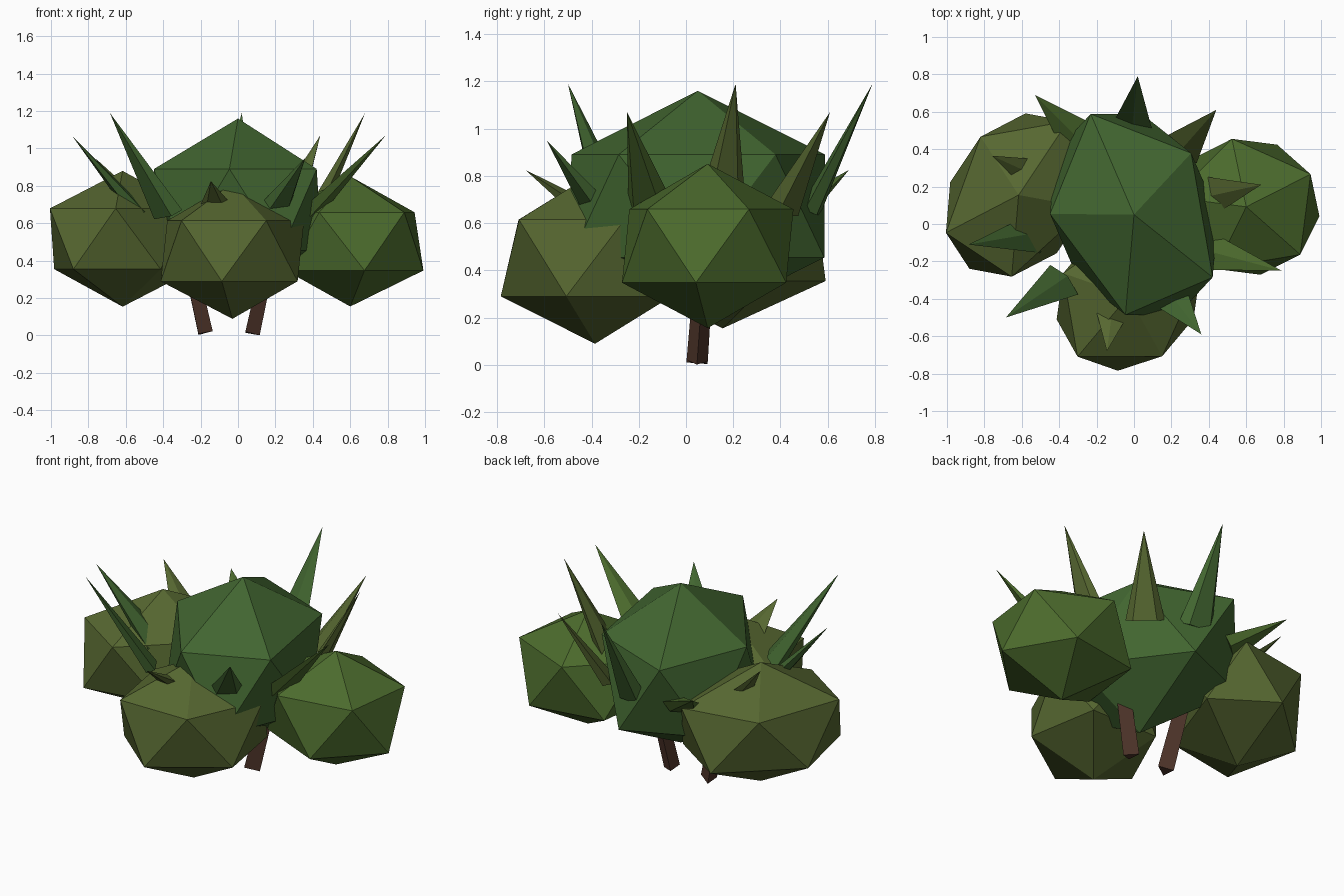
import bpy, bmesh
from math import radians, cos, sin
from mathutils import Vector, Matrix

if "Cube" in bpy.data.objects:
    bpy.data.objects.remove(bpy.data.objects["Cube"])


def material(name, rgb):
    m = bpy.data.materials.new(name)
    m.diffuse_color = (*rgb, 1)
    m.use_nodes = True
    m.node_tree.nodes["Principled BSDF"].inputs["Base Color"].default_value = m.diffuse_color
    return m


DEEP = material("deep_green", (0.054, 0.133, 0.030))
FRESH = material("fresh_green", (0.072, 0.147, 0.026))
OLIVE = material("olive_green", (0.093, 0.136, 0.030))
BARK = material("bark", (0.075, 0.034, 0.022))


def add(name, bm, mat):
    mesh = bpy.data.meshes.new(name)
    bm.to_mesh(mesh)
    bm.free()
    mesh.materials.append(mat)
    ob = bpy.data.objects.new(name, mesh)
    bpy.context.collection.objects.link(ob)


def blob(name, centre, scale, turn, mat):
    bm = bmesh.new()
    bmesh.ops.create_icosphere(bm, subdivisions=1, radius=1)
    bm.transform(Matrix.Translation(centre) @ Matrix.Rotation(radians(turn), 4, 'Z')
                 @ Matrix.Diagonal((*scale, 1)))
    add(name, bm, mat)


def spike(name, base, tip, side, sides, r1, r2, flat, turn, mat):
    """Cone from base to tip; side is the direction of its wide axis."""
    base, tip = Vector(base), Vector(tip)
    z = (tip - base).normalized()
    x = (side - z * side.dot(z)).normalized()
    y = z.cross(x)
    length = (tip - base).length
    bm = bmesh.new()
    bmesh.ops.create_cone(bm, cap_ends=True, segments=sides, radius1=r1, radius2=r2, depth=length)
    bmesh.ops.remove_doubles(bm, verts=bm.verts, dist=1e-5)
    frame = Matrix((x, y, z)).transposed().to_4x4()
    bm.transform(Matrix.Translation(base) @ frame @ Matrix.Diagonal((1, flat, 1, 1))
                 @ Matrix.Rotation(radians(turn), 4, 'Z') @ Matrix.Translation((0, 0, length / 2)))
    add(name, bm, mat)


# Foliage masses
blob("main_foliage", (0.0, 0.05, 0.672), (0.655, 0.483, 0.488), 113.3, DEEP)
blob("front_foliage", (-0.03, -0.385, 0.452), (0.473, 0.406, 0.363), 230, OLIVE)
blob("right_foliage", (0.60, 0.092, 0.503), (0.441, 0.412, 0.348), 172.7, FRESH)
blob("left_foliage", (-0.617, 0.155, 0.517), (0.530, 0.402, 0.363), 56.3, OLIVE)

# Two three-sided stems leaning apart
for name, x, lean in (("left_stem", -0.186, -0.22), ("right_stem", 0.065, 0.22)):
    spike(name, (x, 0.047, 0.012), (x + lean * 0.45, 0.08, 0.46), Vector((1, 0, 0)),
          3, 0.052, 0.045, 1, -90, BARK)

# Ring of pointed leaves: tip position and colour, in order of angle
leaves = [
    ((0.68, 0.21, 1.19), OLIVE), ((0.44, 0.61, 1.07), OLIVE),
    ((0.02, 0.79, 1.19), DEEP), ((-0.53, 0.69, 0.825), FRESH),
    ((-0.76, 0.365, 0.945), OLIVE), ((-0.885, -0.11, 1.065), DEEP),
    ((-0.685, -0.50, 1.19), DEEP), ((-0.145, -0.68, 0.825), OLIVE),
    ((0.36, -0.59, 0.95), DEEP), ((0.79, -0.25, 1.07), FRESH),
]
for i, (tip, mat) in enumerate(leaves):
    a = radians(12 + 36 * i)
    base = (-0.06 + 0.48 * cos(a), 0.05 + 0.48 * sin(a), 0.65)
    spike(f"leaf_{i + 1}", base, tip, Vector((-sin(a), cos(a), 0)), 5, 0.115, 0, 0.4, 0, mat)
